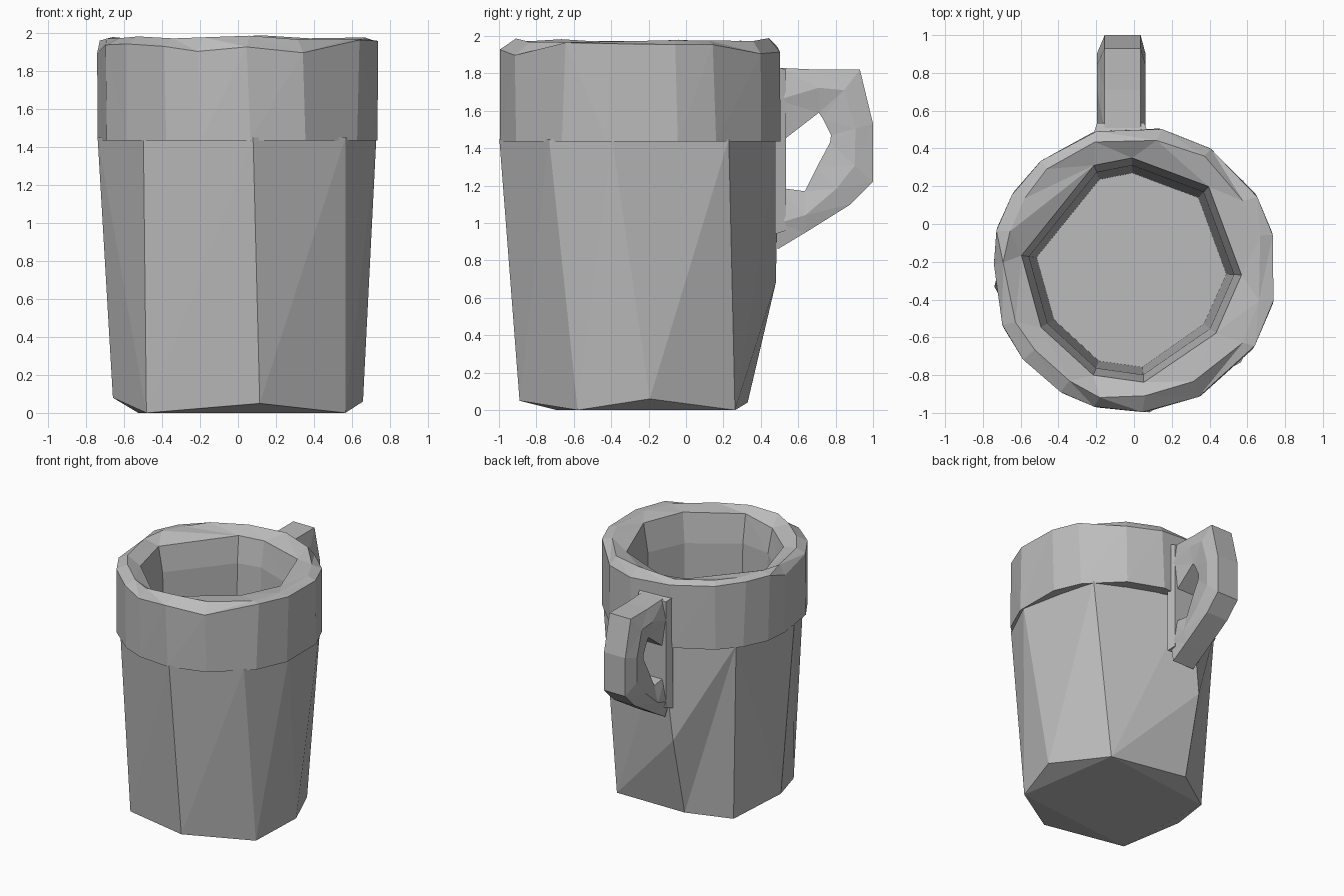
import bpy, bmesh, math, random
from mathutils import Vector

random.seed(4)
if "Cube" in bpy.data.objects:
    bpy.data.objects.remove(bpy.data.objects["Cube"])

CY = -0.24  # y of the mug's axis

stone = bpy.data.materials.new("stone_grey")
stone.use_nodes = True
stone.diffuse_color = (0.5, 0.5, 0.5, 1)
stone.node_tree.nodes["Principled BSDF"].inputs["Base Color"].default_value = (0.5, 0.5, 0.5, 1)


def finish(bm, name):
    bmesh.ops.recalc_face_normals(bm, faces=bm.faces)
    mesh = bpy.data.meshes.new(name)
    bm.to_mesh(mesh)
    bm.free()
    mesh.materials.append(stone)
    obj = bpy.data.objects.new(name, mesh)
    bpy.context.scene.collection.objects.link(obj)
    return obj


def ring(bm, angles, radii, heights):
    """Ring of (angle, vertex) pairs; radii and heights may be single numbers."""
    n = len(angles)
    radii = radii if isinstance(radii, list) else [radii] * n
    heights = heights if isinstance(heights, list) else [heights] * n
    return [(a, bm.verts.new((r * math.cos(math.radians(a)),
                              CY + r * math.sin(math.radians(a)), z)))
            for a, r, z in zip(angles, radii, heights)]


def stitch(bm, a, b):
    """Join two rings of any vertex count with triangles, in angle order."""
    a = a + [(a[0][0] + 360, a[0][1])]
    b = b + [(b[0][0] + 360, b[0][1])]
    i = j = 0
    while i < len(a) - 1 or j < len(b) - 1:
        if j == len(b) - 1 or (i < len(a) - 1 and a[i + 1][0] <= b[j + 1][0]):
            bm.faces.new((a[i][1], a[i + 1][1], b[j][1]))
            i += 1
        else:
            bm.faces.new((a[i][1], b[j + 1][1], b[j][1]))
            j += 1


def jitter(value, amount):
    return value + random.uniform(-amount, amount)


# Body: tapered eight-sided shell with an uneven foot
bm = bmesh.new()
foot = ring(bm, [4, 49, 111, 144, 183, 223, 280, 329],
            [.66, .665, .61, .65, .66, .66, .66, .66],
            [.06, 0, .04, 0, .08, 0, .05, 0])
top = ring(bm, [-12, 39, 100, 143, 187, 228, 276, 319],
           [.745, .745, .75, .745, .745, .745, .762, .75], 1.45)
stitch(bm, foot, top)
fv = [v for _, v in foot]
bm.faces.new([fv[1], fv[3], fv[5], fv[7]])
for k in (0, 2, 4, 6):
    bm.faces.new([fv[k - 1], fv[k], fv[(k + 1) % 8]])
# bulge on the back, below the handle
edge = bm.edges.get((fv[2], top[2][1]))
_, bulge = bmesh.utils.edge_split(edge, fv[2], 0.5)
bulge.co = Vector((-.22, .48, .68))
bmesh.ops.triangulate(bm, faces=[f for f in bm.faces if len(f.verts) == 4 and bulge in f.verts[:]])
finish(bm, "body")

# Rim band, lip and hollow inside, as one run of rings
bm = bmesh.new()
outer = [15, 32, 58, 80, 107, 131, 147, 163, 177, 204, 219, 240, 255, 275, 298, 326, 346]
outer_r = [.742 if a == 177 else .757 for a in outer]
lip = [-3, 48, 91, 111, 173, 212, 249, 275, 322]
lip_r = [.57, .59, .59, .59, .6, .58, .6, .6, .55]
rings = [
    ring(bm, outer, .66, 1.445),
    ring(bm, outer, outer_r, 1.435),
    ring(bm, [jitter(a, 2) for a in outer], outer_r, [jitter(1.93, .04) for _ in outer]),
    ring(bm, outer, [jitter(.69, .02) for _ in outer], [jitter(1.977, .012) for _ in outer]),
    ring(bm, lip, lip_r, [jitter(1.935, .025) for _ in lip]),
    ring(bm, lip, [r - .04 for r in lip_r], 1.72),
    ring(bm, lip, [r - .08 for r in lip_r], .2),
]
for a, b in zip(rings, rings[1:]):
    stitch(bm, a, b)
bm.faces.new([v for _, v in rings[-1]])
finish(bm, "rim_and_inside")

# Handle: six-sided section swept through outer and inner outline points
bm = bmesh.new()
stations = [((.49, 1.83), (.49, 1.42)), ((.71, 1.82), (.71, 1.59)),
            ((.93, 1.82), (.73, 1.56)), ((1, 1.53), (.775, 1.47)),
            ((1, 1.22), (.77, 1.43)), ((.88, 1.1), (.7, 1.3)),
            ((.64, .95), (.636, 1.17)), ((.49, .86), (.49, 1.19))]
sections = []
for out, inn in stations:
    o, n = Vector(out), Vector(inn)
    m = o.lerp(n, .42)
    section = [(-.155, o), (.035, o), (.06, m), (.03, n), (-.16, n), (-.195, m)]
    sections.append([bm.verts.new((x, p.x, p.y)) for x, p in section])
for s, t in zip(sections, sections[1:]):
    for k in range(6):
        bm.faces.new((s[k], s[k - 1], t[k - 1], t[k]))
for end in (sections[0], sections[-1]):
    bm.faces.new(end)
bmesh.ops.triangulate(bm, faces=bm.faces)
finish(bm, "handle")

# Plate that joins the handle to the back of the mug
bm = bmesh.new()
bmesh.ops.create_cube(bm, size=1)
for v in bm.verts:
    flare = .04 if v.co.y < 0 else 0
    v.co = Vector((-.07 + v.co.x * (.25 + flare), .505 + v.co.y * .06, 1.39 + v.co.z * (.86 + flare)))
finish(bm, "handle_plate")
